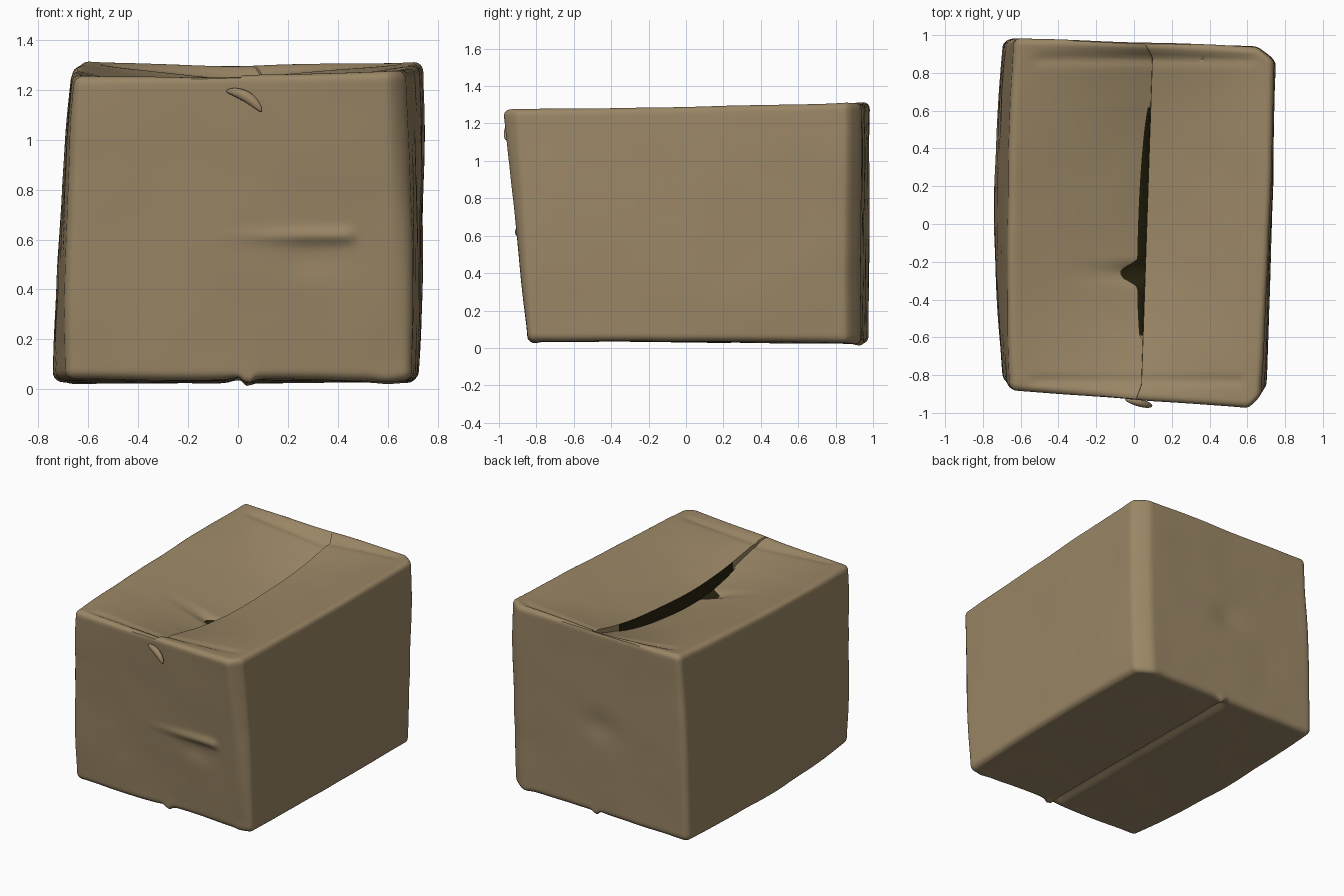
import bpy, bmesh, math
from mathutils import Vector, noise

if "Cube" in bpy.data.objects:
    bpy.data.objects.remove(bpy.data.objects["Cube"])


def material(name, rgb):
    m = bpy.data.materials.new(name)
    m.diffuse_color = (*rgb, 1)
    m.use_nodes = True
    m.node_tree.nodes["Principled BSDF"].inputs["Base Color"].default_value = m.diffuse_color
    return m


cardboard = material("cardboard", (0.325, 0.24, 0.132))
shadow_gap = material("dark_gap", (0.018, 0.015, 0.004))

HALF = Vector((0.72, 0.93, 0.635))
RADIUS = 0.04
# Slightly crooked corners, keyed by side signs (x, y, z)
CORNERS = {
    (-1, -1, -1): (-0.69, -0.82, 0.04), (1, -1, -1): (0.695, -0.845, 0.035),
    (1, 1, -1): (0.715, 0.93, 0.028), (-1, 1, -1): (-0.69, 0.975, 0.022),
    (-1, -1, 1): (-0.655, -0.88, 1.255), (1, -1, 1): (0.67, -0.985, 1.278),
    (1, 1, 1): (0.745, 0.935, 1.315), (-1, 1, 1): (-0.635, 0.985, 1.318),
}
CORNERS = {k: Vector(v) for k, v in CORNERS.items()}


def bell(d, w):
    return math.exp(-(d / w) ** 2)


def ramp(t):
    t = min(1, max(0, t))
    return t * t * (3 - 2 * t)


def stations(half, n, extra=()):
    """Grid lines along one axis, denser in the rounded edges."""
    inner = half - RADIUS
    pts = [-inner + 2 * inner * i / n for i in range(n + 1)]
    pts += [s * (inner + RADIUS * f) for s in (-1, 1) for f in (0.3, 0.6, 1)]
    pts = [p for p in pts if all(abs(p - e) > 0.006 for e in extra)]
    return sorted(pts + list(extra))


# left flap edge, gap floor left, gap floor right, flap lip, right flap edge
SEAM = (-0.006, -0.003, 0.0, 0.0015, 0.003)
XS = stations(HALF.x, 60, SEAM)
YS = stations(HALF.y, 90)
ZS = stations(HALF.z, 74)
NX, NY, NZ = len(XS) - 1, len(YS) - 1, len(ZS) - 1


def gap(y):
    """Width of the opening between the top flaps."""
    if not -0.6 < y < 0.62:
        return 0
    w = 0.04 * (1 - (y / 0.64) ** 2) ** 0.6
    return w + 0.09 * ramp(1.15 - abs(y + 0.26) / 0.07)


def shape(i, j, k):
    p = Vector((XS[i], YS[j], ZS[k]))
    # rounded box
    q = Vector([max(-(h - RADIUS), min(h - RADIUS, c)) for c, h in zip(p, HALF)])
    p2 = q + (p - q).normalized() * RADIUS
    a, b, c = (p2[n] / HALF[n] for n in range(3))
    # crooked warp between the eight corners
    v = Vector((0, 0, 0))
    for (sx, sy, sz), co in CORNERS.items():
        v += co * ((1 + sx * a) * (1 + sy * b) * (1 + sz * c) / 8)
    # gentle paper dents, bulging sides, flattened right-hand corners
    d = noise.noise(v * 2.3) * 0.006 + noise.noise(v * 5) * 0.002
    v += Vector((a ** 5, b ** 5, c ** 5)) * d
    up = (c + 1) / 2
    v.x += (0.018 if a > 0 else 0.05) * a * (1 - b * b) * (1 - 0.6 * up)
    v.x += 0.012 * a * (1 - c * c)
    v.y += 0.055 * ramp((-b - 0.7) / 0.3) * ramp((a - 0.88) / 0.12) * up
    v.y -= 0.055 * ramp((b - 0.7) / 0.3) * ramp((a - 0.84) / 0.16)

    if k == NZ:                                   # sagging top flaps
        y = v.y
        open_w = gap(y)
        pin = min(1, (1 - abs(b)) * 12)
        fall = 1 - abs(a)
        sag = (0.135 * (1 - b * b) + 0.03 * pin * ramp(b)) * fall
        if p.x <= -0.003:
            v.x -= open_w * fall ** 3
        if p.x <= 0:
            sag += (0.05 * (1 - b * b) + 0.012 * pin) * fall
        if p.x in SEAM[1:3] and open_w > 0:
            sag += 0.035 * min(1, open_w / 0.03)
        if p.x == SEAM[3]:
            sag += 0.02 * (1 - b * b) + 0.006 * pin
        v.x += (0.036 + 0.008 * b) * fall * pin
        v.z -= sag
        side = ramp((0.9 - abs(a)) * 8)           # minor-flap creases
        v.z -= 0.01 * side * (bell(y - 0.87, 0.022) + bell(y + 0.83, 0.022))

    if k == 0:                                    # bottom seam
        pin = min(1, (1 - abs(b)) * 12)
        v.z += 0.025 * bell(p.x, 0.006 if p.x > 0 else 0.035) * pin
    if c < -0.9:                                  # torn nubs on the bottom edges
        v.z -= 0.03 * bell(v.x - 0.04, 0.025) * abs(b) ** 20
        v.z -= 0.014 * bell(v.x - 0.6, 0.05) * abs(b) ** 20

    if j == 0:                                    # front fold ridge
        along = ramp((v.x + 0.15) / 0.55) * ramp((0.48 - v.x) / 0.04)
        v.y -= 0.02 * bell(v.z - 0.612 - 0.01 * v.x, 0.028) * along
        v.y += 0.01 * bell(v.z - 0.53, 0.07) * bell(v.x - 0.3, 0.12)
    if j == NY:                                   # dent in the back
        v.y -= 0.012 * bell(v.z - 0.65, 0.09) * bell(v.x, 0.12)
    return v


# Box body
bm = bmesh.new()
cache = {}


def vert(i, j, k):
    if (i, j, k) not in cache:
        cache[i, j, k] = bm.verts.new(shape(i, j, k))
    return cache[i, j, k]


for axis, (n1, n2) in enumerate(((NY, NZ), (NZ, NX), (NX, NY))):
    for end in (0, (NX, NY, NZ)[axis]):
        for s in range(n1):
            for t in range(n2):
                quad = []
                for ds, dt in ((0, 0), (1, 0), (1, 1), (0, 1)):
                    idx = [0, 0, 0]
                    idx[axis] = end
                    idx[(axis + 1) % 3] = s + ds
                    idx[(axis + 2) % 3] = t + dt
                    quad.append(vert(*idx))
                f = bm.faces.new(quad if end else quad[::-1])
                # dark opening between the flaps, up to the right flap's lip
                if axis == 2 and end and SEAM[0] <= XS[s] < SEAM[3]:
                    if gap(f.calc_center_median().y) > 0.006:
                        f.material_index = 1

mesh = bpy.data.meshes.new("box_body")
bm.to_mesh(mesh)
bm.free()
box = bpy.data.objects.new("box_body", mesh)
bpy.context.collection.objects.link(box)
mesh.materials.append(cardboard)
mesh.materials.append(shadow_gap)

# Loose tape tab near the top of the front, hanging out at its lower end
hit, loc, nor, _ = box.ray_cast(Vector((0.03, -2, 1.165)), Vector((0, 1, 0)))
y = loc.y if hit else -0.93
bpy.ops.mesh.primitive_uv_sphere_add(
    segments=20, ring_count=12, location=(0.03, y - 0.02, 1.165),
    rotation=(0, math.radians(30), math.radians(-14)))
tab = bpy.context.object
tab.name = "tape_tab"
tab.scale = (0.085, 0.02, 0.022)
for v in tab.data.vertices:                       # curl the tab
    v.co.z -= 0.9 * v.co.x ** 2 - 0.4
tab.data.materials.append(cardboard)

bpy.ops.object.select_all(action='DESELECT')
for o in (box, tab):
    o.select_set(True)
bpy.context.view_layer.objects.active = box
bpy.ops.object.shade_smooth_by_angle(angle=math.radians(40))
